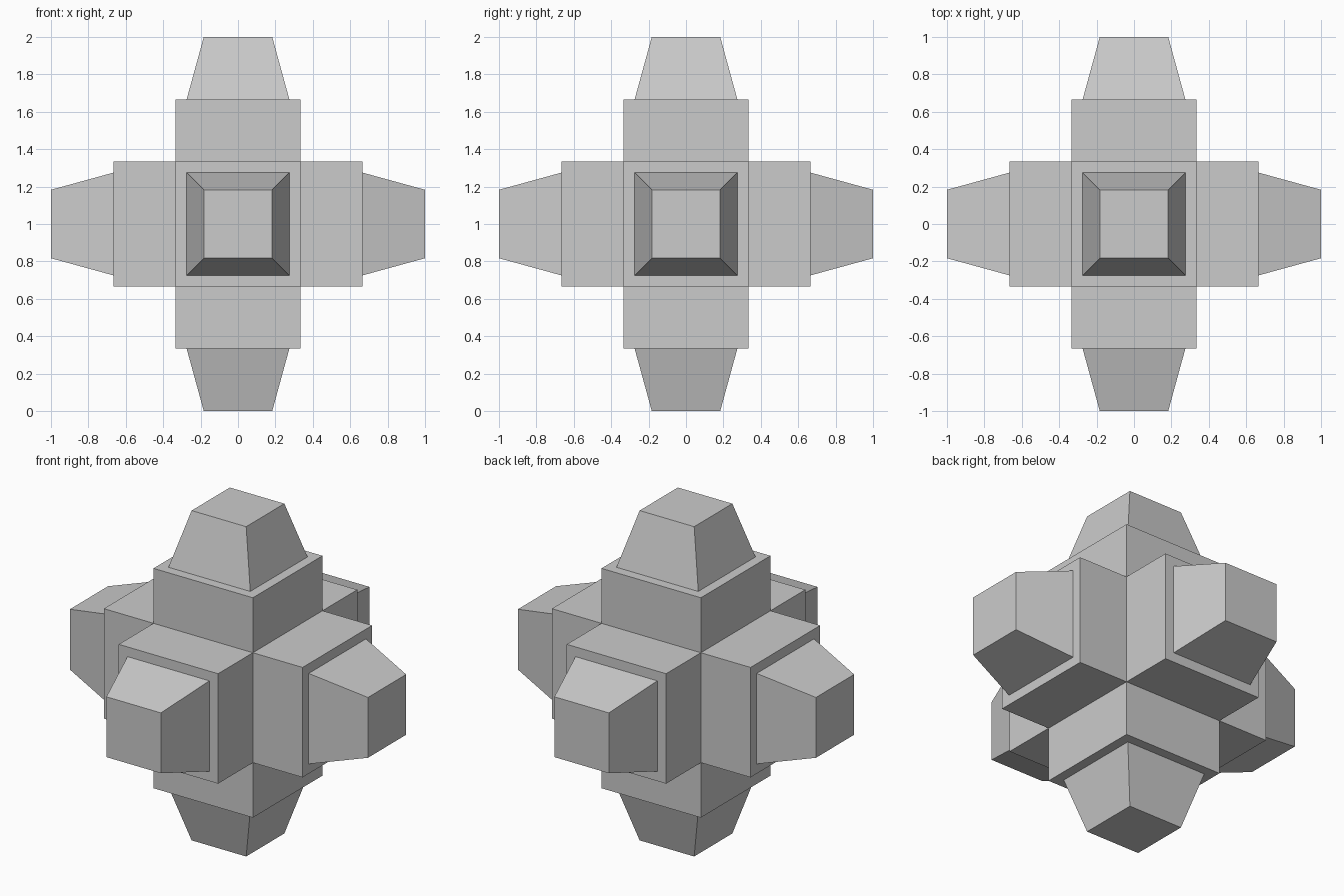
import bpy, bmesh
from mathutils import Vector

if "Cube" in bpy.data.objects:
    bpy.data.objects.remove(bpy.data.objects["Cube"])

CENTRE = Vector((0, 0, 1))
THIRD = 1 / 3

bm = bmesh.new()

# central cube
bmesh.ops.create_cube(bm, size=2 * THIRD)
faces = bm.faces[:]


def extrude(faces, distance, scale=1.0):
    """Push each face out along its own axis, optionally tapering the end."""
    axes = [f.normal.copy() for f in faces]
    ends = bmesh.ops.extrude_discrete_faces(bm, faces=faces)["faces"]
    for f, axis in zip(ends, axes):
        mid = f.calc_center_median()
        for v in f.verts:
            v.co = mid + (v.co - mid) * scale + axis * distance
    bm.normal_update()
    return ends


# six square arms
bm.normal_update()
arms = extrude(faces, THIRD)

# narrow ledge around each arm end, then the tapered tip
bmesh.ops.inset_individual(bm, faces=arms, thickness=THIRD - 0.25)
bm.normal_update()
extrude(arms, THIRD, scale=2 / 3)

bmesh.ops.recalc_face_normals(bm, faces=bm.faces[:])
bmesh.ops.translate(bm, verts=bm.verts[:], vec=CENTRE)

mesh = bpy.data.meshes.new("six_armed_block")
bm.to_mesh(mesh)
bm.free()
bpy.context.collection.objects.link(bpy.data.objects.new("six_armed_block", mesh))
